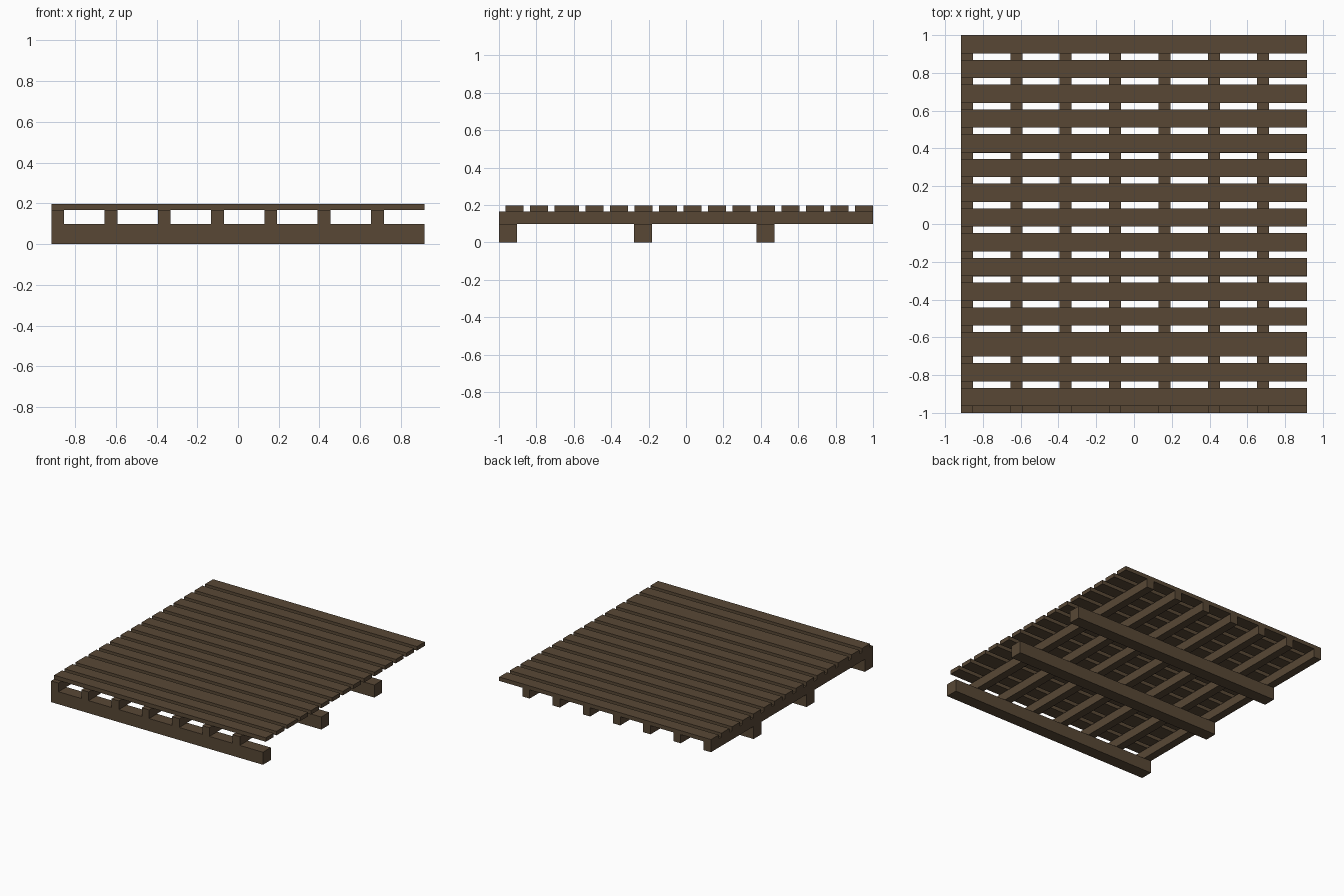
import bpy

cube = bpy.data.objects.get("Cube")
if cube:
    bpy.data.objects.remove(cube, do_unlink=True)

# Weathered brown timber
WOOD = (0.098, 0.064, 0.036, 1.0)
wood = bpy.data.materials.new("dark_brown_wood")
wood.use_nodes = True
wood.diffuse_color = WOOD
shader = wood.node_tree.nodes["Principled BSDF"]
shader.inputs["Base Color"].default_value = WOOD
shader.inputs["Roughness"].default_value = 0.9

HALF_X = 0.916
BEAM_TOP, JOIST_TOP, DECK_TOP = 0.098, 0.166, 0.197


def board(name, x, y, z):
    """Solid board spanning the given (min, max) ranges."""
    bpy.ops.mesh.primitive_cube_add(size=1)
    obj = bpy.context.object
    obj.name = name
    for v in obj.data.vertices:
        v.co = [lo if c < 0 else hi for c, (lo, hi) in zip(v.co, (x, y, z))]
    obj.data.materials.append(wood)
    return obj


# Three support beams running side to side
for name, y in (("front", -1.0), ("middle", -0.279), ("back", 0.376)):
    board(f"{name}_support_beam", (-HALF_X, HALF_X), (y, y + 0.097), (0, BEAM_TOP))

# Seven joists running front to back; the right one is flush with the edge
for i in range(7):
    x = -HALF_X + 0.2614 * i
    board(f"joist_{i + 1}", (x, x + 0.063), (-1, 1), (BEAM_TOP, JOIST_TOP))

# Fifteen deck planks laid from the back; the thirteenth is wider
y = 1.0
for i in range(15):
    width = 0.130 if i == 12 else 0.0965
    board(f"deck_plank_{i + 1}", (-HALF_X, HALF_X), (y - width, y), (JOIST_TOP, DECK_TOP))
    y -= width + 0.0345
